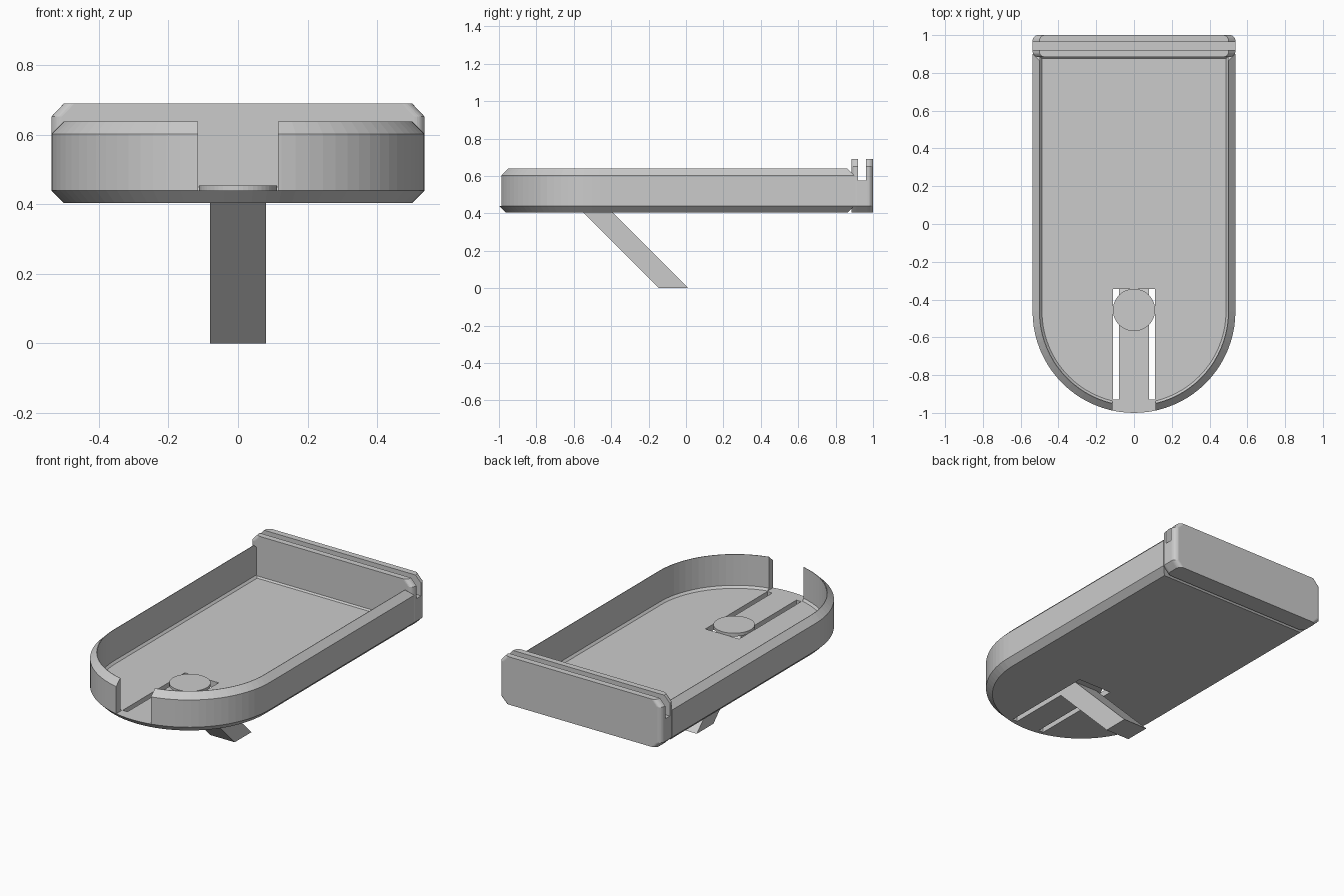
import bpy, bmesh
from math import sin, cos, pi

if "Cube" in bpy.data.objects:
    bpy.data.objects.remove(bpy.data.objects["Cube"])

W, CY = 0.537, -0.463      # half width and centre of the round end


def loft(name, layers):
    """Solid through matching outlines, layers = [(z, [(x, y), ...]), ...]"""
    bm = bmesh.new()
    rings = [[bm.verts.new((x, y, z)) for x, y in pts] for z, pts in layers]
    n = len(rings[0])
    for a, b in zip(rings, rings[1:]):
        for i in range(n):
            j = (i + 1) % n
            bm.faces.new((a[i], a[j], b[j], b[i]))
    bm.faces.new(rings[0][::-1])
    bm.faces.new(rings[-1])
    bmesh.ops.recalc_face_normals(bm, faces=bm.faces)
    me = bpy.data.meshes.new(name)
    bm.to_mesh(me)
    bm.free()
    ob = bpy.data.objects.new(name, me)
    bpy.context.collection.objects.link(ob)
    return ob


def box(name, x0, x1, y0, y1, z0, z1):
    pts = [(x0, y0), (x1, y0), (x1, y1), (x0, y1)]
    return loft(name, [(z0, pts), (z1, pts)])


def cut(ob, cutter):
    mod = ob.modifiers.new("cut", 'BOOLEAN')
    mod.operation, mod.solver, mod.object = 'DIFFERENCE', 'EXACT', cutter
    bpy.context.view_layer.objects.active = ob
    bpy.ops.object.modifier_apply(modifier=mod.name)
    bpy.data.objects.remove(cutter, do_unlink=True)


def u_shape(h, end, n=40):
    arc = [(h * cos(pi + pi * i / n), CY + h * sin(pi + pi * i / n)) for i in range(n + 1)]
    return arc + [(h, end), (-h, end)]


def round_rect(h, y0, y1, r, n=6):
    pts = []
    for k, (cx, cy) in enumerate([(h - r, y1 - r), (r - h, y1 - r), (r - h, y0 + r), (h - r, y0 + r)]):
        for i in range(n + 1):
            a = pi / 2 * (k + i / n)
            pts.append((cx + r * cos(a), cy + r * sin(a)))
    return pts


# Tray with chamfered rims, hollowed out
C = 0.036
tray = loft("tray", [(0.404, u_shape(W - C, 0.9 - C)), (0.44, u_shape(W, 0.9)),
                     (0.603, u_shape(W, 0.9)), (0.639, u_shape(W - C, 0.9 - C))])
cut(tray, loft("cavity", [(0.44, u_shape(0.487, 0.876)), (0.453, u_shape(0.498, 0.887)),
                          (0.75, u_shape(0.498, 0.887))]))

# Front notch in the wall and slots that free the spring tongue
cut(tray, box("notch", -0.115, 0.115, -1.1, -0.85, 0.44, 0.8))
for s in (-1, 1):
    a, b = sorted((s * 0.08, s * 0.112))
    cut(tray, box("slot", a, b, -0.93, -0.343, 0.3, 0.5))
cut(tray, box("slot_end", -0.112, 0.112, -0.43, -0.343, 0.3, 0.5))

# Back plate with a groove along its top
plate = loft("back_plate", [(z, round_rect(h, 0.884, 1.0, 0.03)) for z, h in
                            [(0.404, W - C), (0.44, W), (0.652, W), (0.69, W - C)]])
cut(plate, box("groove", -0.7, 0.7, 0.92, 0.963, 0.575, 0.8))

# Round button on the tongue
disc = [(0.112 * cos(2 * pi * i / 48), -0.455 + 0.112 * sin(2 * pi * i / 48)) for i in range(48)]
loft("button", [(0.435, disc), (0.454, disc)])


# Slanted leg
def leg_section(y0, y1):
    return [(-0.08, y0), (0.08, y0), (0.08, y1), (-0.08, y1)]


loft("slanted_leg", [(0.0, leg_section(-0.145, 0.012)), (0.439, leg_section(-0.582, -0.425))])
